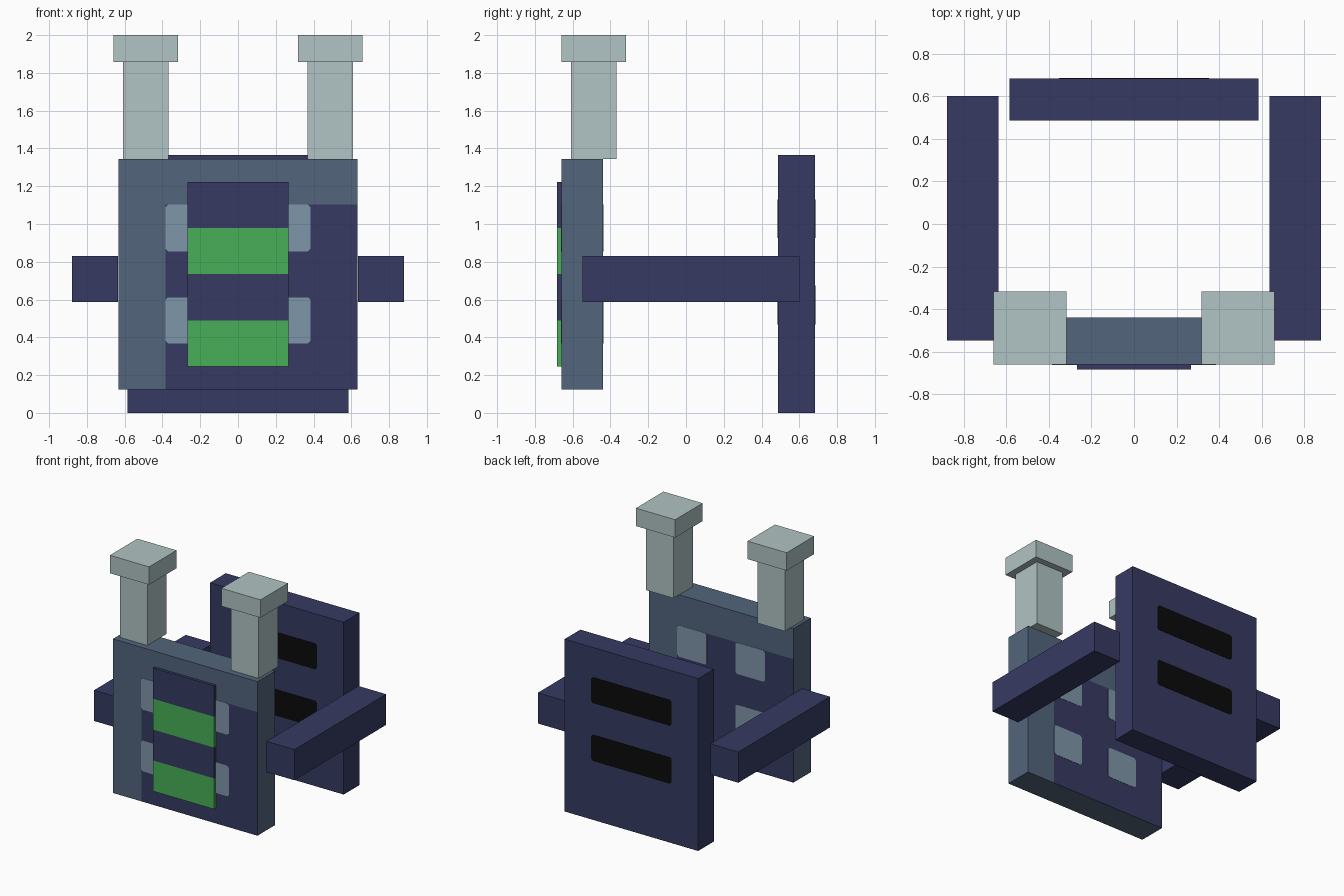
import bpy, bmesh
from mathutils import Vector

if "Cube" in bpy.data.objects:
    bpy.data.objects.remove(bpy.data.objects["Cube"])


def material(name, rgb):
    """Flat colour given as 0-255 display values, stored as linear."""
    m = bpy.data.materials.new(name)
    lin = [((c / 255 + 0.055) / 1.055) ** 2.4 if c > 10 else c / 255 / 12.92 for c in rgb]
    m.diffuse_color = (*lin, 1)
    m.use_nodes = True
    m.node_tree.nodes["Principled BSDF"].inputs["Base Color"].default_value = m.diffuse_color
    return m


navy = material("navy", (54, 58, 98))
slate = material("slate", (82, 101, 124))
pale = material("pale_grey_green", (177, 196, 195))
green = material("green", (72, 175, 88))
mist = material("mist_blue", (126, 150, 168))
black = material("black", (10, 10, 10))


def finish(bm, name, mats):
    me = bpy.data.meshes.new(name)
    bm.normal_update()
    bm.to_mesh(me)
    bm.free()
    for m in mats:
        me.materials.append(m)
    ob = bpy.data.objects.new(name, me)
    bpy.context.collection.objects.link(ob)
    return ob


def box(name, x, y, z, mats, cuts=(), rule=None):
    """Box from x, y, z ranges; cuts are (axis, position); rule picks the colour of a face."""
    bm = bmesh.new()
    bmesh.ops.create_cube(bm, size=1)
    for v in bm.verts:
        v.co = Vector([(r[0] + r[1]) / 2 + c * (r[1] - r[0]) for r, c in zip((x, y, z), v.co)])
    for axis, pos in cuts:
        normal = Vector([float(i == axis) for i in range(3)])
        bmesh.ops.bisect_plane(bm, geom=bm.verts[:] + bm.edges[:] + bm.faces[:],
                               plane_co=normal * pos, plane_no=normal)
    bm.normal_update()
    if rule:
        for f in bm.faces:
            f.material_index = rule(f.calc_center_median(), f.normal)
    return finish(bm, name, mats)


def inlay(name, x, z, y, mat, r=0.015, t=0.002):
    """Thin plate with clipped corners, centred on a wall surface at y."""
    (x0, x1), (z0, z1) = x, z
    outline = [(x0 + r, z0), (x1 - r, z0), (x1, z0 + r), (x1, z1 - r),
               (x1 - r, z1), (x0 + r, z1), (x0, z1 - r), (x0, z0 + r)]
    bm = bmesh.new()
    face = bm.faces.new([bm.verts.new((a, y - t, b)) for a, b in outline])
    out = bmesh.ops.extrude_face_region(bm, geom=[face])
    verts = [g for g in out["geom"] if isinstance(g, bmesh.types.BMVert)]
    bmesh.ops.translate(bm, verts=verts, vec=(0, 2 * t, 0))
    bmesh.ops.recalc_face_normals(bm, faces=bm.faces[:])
    return finish(bm, name, [mat])


# Front wall: slate with a navy field, mirrored on the back face
def wall_colour(c, n):
    side = c.x if n.y < 0 else -c.x
    return int(abs(n.y) > 0.5 and side > -0.385 and c.z < 1.103)


box("front_wall", (-0.633, 0.633), (-0.66, -0.44), (0.125, 1.345), [slate, navy],
    [(0, -0.385), (0, 0.385), (2, 1.103)], wall_colour)

# Four pale patches on each face of the front wall
for side, y in (("front", -0.66), ("back", -0.44)):
    for row, z in (("upper", (0.855, 1.103)), ("lower", (0.367, 0.612))):
        for hand, x in (("left", (-0.385, -0.125)), ("right", (0.125, 0.385))):
            inlay(f"{side}_{row}_{hand}_patch", x, z, y, mist)

# Striped plate on the front wall
box("striped_plate", (-0.268, 0.268), (-0.683, -0.66), (0.246, 1.222), [navy, green],
    [(2, 0.49), (2, 0.734), (2, 0.978)],
    lambda c, n: int(c.z < 0.49 or 0.734 < c.z < 0.978))

# Rear wall with two dark slots on each face
box("rear_wall", (-0.585, 0.585), (0.487, 0.683), (0, 1.365), [navy])
for side, y in (("inner", 0.487), ("outer", 0.683)):
    for row, z in (("upper", (0.925, 1.13)), ("lower", (0.467, 0.675))):
        inlay(f"{side}_{row}_slot", (-0.351, 0.351), z, y, black)

# Side bars and capped posts, one per side
for hand, s in (("left", -1), ("right", 1)):
    def span(a, b):
        return tuple(sorted((s * a, s * b)))
    box(f"{hand}_side_bar", span(0.635, 0.878), (-0.548, 0.6), (0.587, 0.83), [navy])
    box(f"{hand}_post", span(0.367, 0.608), (-0.61, -0.368), (1.345, 1.858), [pale])
    box(f"{hand}_post_cap", span(0.317, 0.66), (-0.66, -0.317), (1.858, 2.0), [pale])
